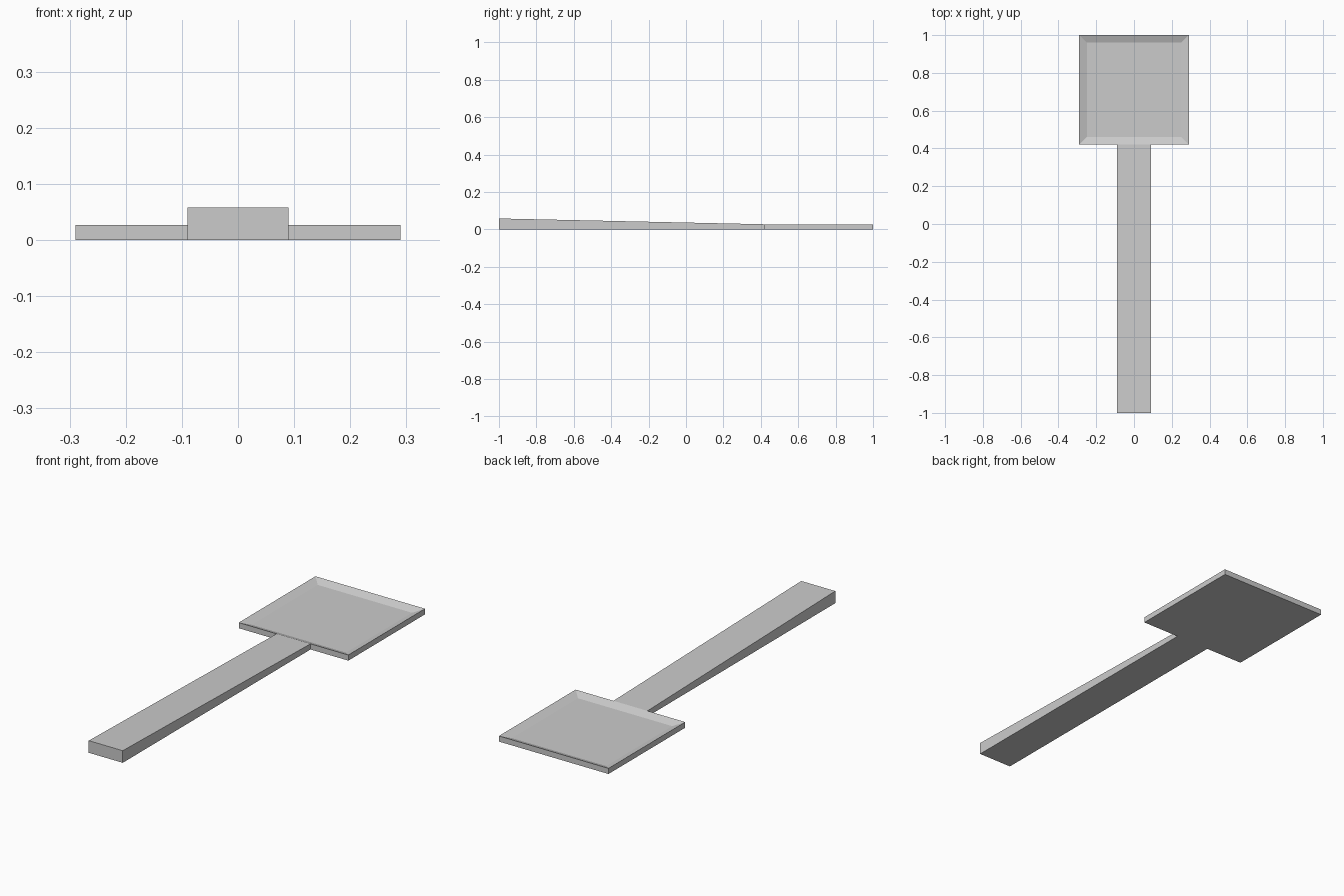
import bpy
import bmesh

cube = bpy.data.objects.get("Cube")
if cube:
    bpy.data.objects.remove(cube, do_unlink=True)

GREY = (0.6, 0.6, 0.6, 1.0)
mat = bpy.data.materials.new("plain grey")
mat.use_nodes = True
mat.diffuse_color = GREY
mat.node_tree.nodes["Principled BSDF"].inputs["Base Color"].default_value = GREY


def box(name, x, y0, y1, z):
    """Box standing on the ground, centred on x = 0."""
    bm = bmesh.new()
    bmesh.ops.create_cube(bm, size=1)
    for v in bm.verts:
        v.co = (v.co.x * 2 * x, y1 if v.co.y > 0 else y0, z if v.co.z > 0 else 0)
    mesh = bpy.data.meshes.new(name)
    mesh.materials.append(mat)
    obj = bpy.data.objects.new(name, mesh)
    bpy.context.collection.objects.link(obj)
    return obj, bm


def finish(obj, bm):
    bm.normal_update()
    bm.to_mesh(obj.data)
    bm.free()


RIM = 0.027
JOINT = 0.42

# Square blade with a shallow sloped dish in its top
blade, bm = box("blade", 0.29, JOINT, 1.0, RIM)
bm.normal_update()
top = [f for f in bm.faces if f.normal.z > 0.9]
bmesh.ops.inset_region(bm, faces=top, thickness=0.057, depth=0)
for v in top[0].verts:
    v.co.z = RIM - 0.015
finish(blade, bm)

# Long handle, thickest at its free end
handle, bm = box("handle", 0.09, -1.0, JOINT, RIM)
for v in bm.verts:
    if v.co.y < 0 and v.co.z > 0:
        v.co.z = 0.058
finish(handle, bm)
